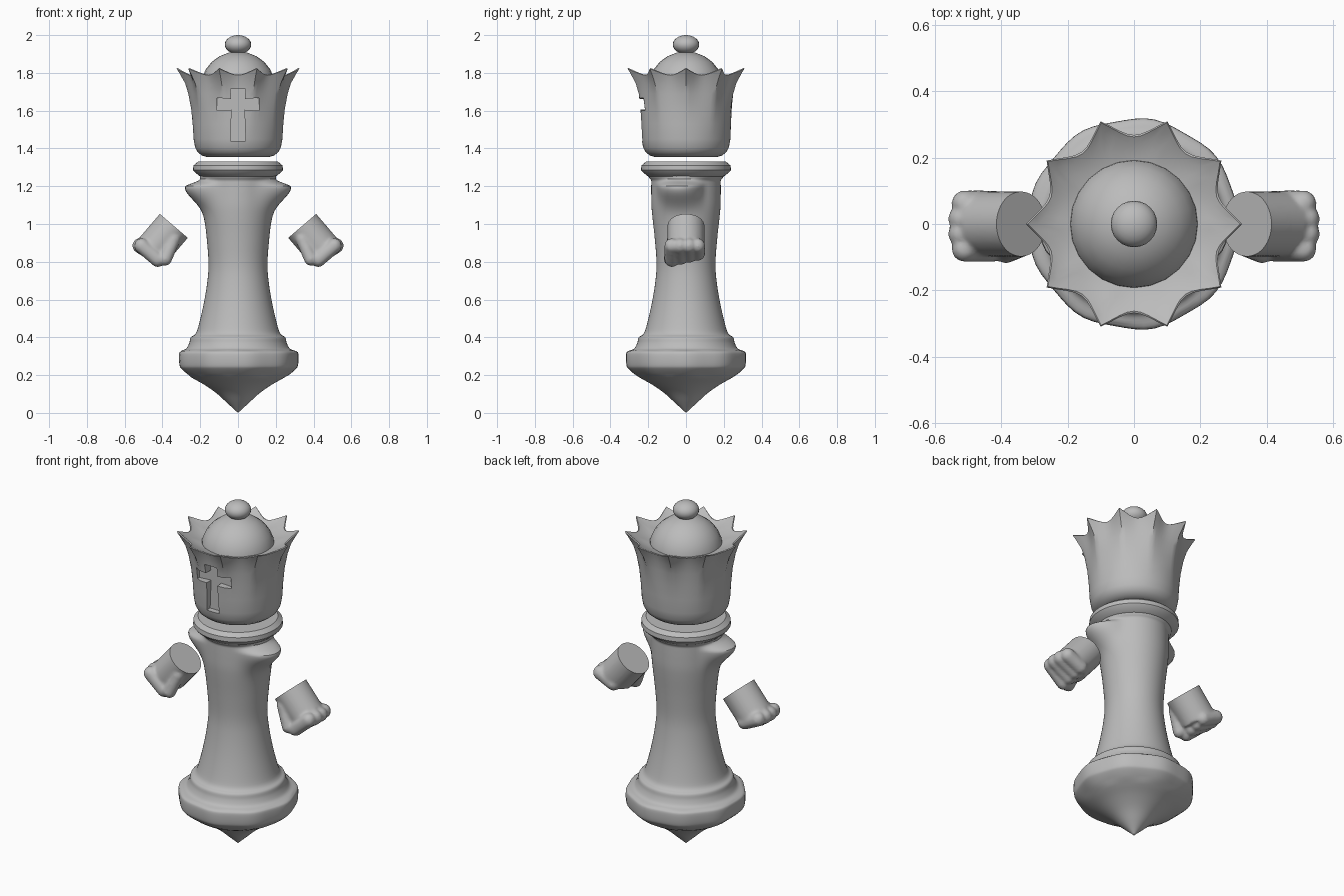
import bpy, bmesh, math
from mathutils import Matrix, Vector

if "Cube" in bpy.data.objects:
    bpy.data.objects.remove(bpy.data.objects["Cube"])

stone = bpy.data.materials.new("grey_stone")
stone.diffuse_color = (0.5, 0.5, 0.5, 1)
stone.use_nodes = True
stone.node_tree.nodes["Principled BSDF"].inputs["Base Color"].default_value = stone.diffuse_color


def finish(name, bm, angle=40):
    """Turn a bmesh into a smooth-shaded object."""
    bmesh.ops.recalc_face_normals(bm, faces=bm.faces)
    me = bpy.data.meshes.new(name)
    bm.to_mesh(me)
    bm.free()
    ob = bpy.data.objects.new(name, me)
    bpy.context.collection.objects.link(ob)
    me.materials.append(stone)
    smooth(ob, angle)
    return ob


def smooth(ob, angle=40):
    bpy.ops.object.select_all(action='DESELECT')
    ob.select_set(True)
    bpy.context.view_layer.objects.active = ob
    bpy.ops.object.shade_smooth_by_angle(angle=math.radians(angle))


def bake(ob):
    """Apply all modifiers."""
    dg = bpy.context.evaluated_depsgraph_get()
    me = bpy.data.meshes.new_from_object(ob.evaluated_get(dg))
    ob.modifiers.clear()
    ob.data = me


def curve(pts, n=4):
    """Soft curve through profile points."""
    v = [Vector(p) for p in pts]
    v = [v[0]] + v + [v[-1]]
    out = []
    for a, b, c, d in zip(v, v[1:], v[2:], v[3:]):
        for i in range(n):
            t = i / n
            out.append(0.5 * (2*b + (c-a)*t + (2*a-5*b+4*c-d)*t*t + (3*b-a-3*c+d)*t**3))
    return out + [v[-1]]


def lathe(name, rings, seg, shape, angle=40):
    """Spin rings; shape(ring, angle) gives the radius and height."""
    bm = bmesh.new()
    rows = []
    for ring in rings:
        row = []
        for k in range(seg):
            a = 2 * math.pi * k / seg
            r, z = shape(ring, a)
            r = max(r, 0)
            row.append(bm.verts.new((r*math.cos(a), r*math.sin(a), z)))
        rows.append(row)
    for lo, hi in zip(rows, rows[1:]):
        for k in range(seg):
            j = (k + 1) % seg
            bm.faces.new((lo[k], lo[j], hi[j], hi[k]))
    bmesh.ops.remove_doubles(bm, verts=bm.verts, dist=1e-5)
    return finish(name, bm, angle)


def ball(name, z, r, h, seg):
    bm = bmesh.new()
    bmesh.ops.create_uvsphere(bm, u_segments=seg, v_segments=seg // 2, radius=1,
                              matrix=Matrix.Translation((0, 0, z)) @ Matrix.Diagonal((r, r, h, 1)))
    return finish(name, bm)


# Body: pointed foot, wide rim, waisted column, with shoulders swelling at the sides
def body_shape(ring, a):
    r, z = ring
    if 0.2 < z < 0.33:
        r += 0.004 * math.cos(9 * a)
    off = abs(r * math.sin(a) + 0.03) / 0.14
    if off < 1:
        width = 0.09 if z < 1.195 else 0.03
        r += 0.10 * math.exp(-((z - 1.195) / width) ** 2) * (1 - off * off) ** 2
    return r, z


foot = [(0, 0), (0.06, 0.055), (0.115, 0.105), (0.18, 0.15), (0.25, 0.19), (0.30, 0.23),
        (0.314, 0.255), (0.316, 0.31), (0.305, 0.327), (0.275, 0.34), (0.258, 0.37),
        (0.25, 0.40), (0.228, 0.415), (0.212, 0.45), (0.183, 0.57), (0.163, 0.69),
        (0.156, 0.79), (0.165, 0.92), (0.178, 1.04), (0.183, 1.1), (0.184, 1.16),
        (0.184, 1.2), (0.184, 1.23), (0.186, 1.26), (0, 1.262)]
lathe("body", curve(foot), 64, body_shape)

# Collar
collar = [(0, 1.245), (0.185, 1.245), (0.205, 1.255), (0.23, 1.275), (0.238, 1.285),
          (0.236, 1.31), (0.212, 1.33), (0, 1.332)]
lathe("collar", [Vector(p) for p in collar], 48, lambda p, a: (p.x, p.y), 35)


# Crown: cup with ten outward-curling points (radius, height, flare, lift)
def crown_shape(ring, a):
    r, z, flare, lift = ring
    s = 1 - abs(math.sin(5 * a))
    return r + flare * s, z + lift * s


crown_rings = [(0, 1.355, 0, 0), (0.165, 1.355, 0, 0), (0.19, 1.362, 0, 0), (0.213, 1.38, 0, 0),
               (0.227, 1.405, 0, 0), (0.235, 1.45, 0, 0), (0.238, 1.53, 0.002, 0),
               (0.242, 1.61, 0.006, 0), (0.248, 1.69, 0.015, 0), (0.255, 1.74, 0.025, 0.005),
               (0.264, 1.775, 0.045, 0.022), (0.268, 1.788, 0.057, 0.034),
               (0.262, 1.79, 0.058, 0.036), (0.24, 1.778, 0.048, 0.022),
               (0.215, 1.768, 0.02, 0.012), (0.17, 1.755, 0, 0), (0, 1.75, 0, 0)]
crown = lathe("crown", crown_rings, 80, crown_shape)

# Recessed cross on the front of the crown
bm = bmesh.new()
half = [(0.04, 1.44), (0.034, 1.605), (0.11, 1.6), (0.11, 1.668), (0.036, 1.662), (0.04, 1.715)]
outline = half + [(-x, z) for x, z in reversed(half)]
face = bm.faces.new([bm.verts.new((x, -0.2, z)) for x, z in outline])
ext = bmesh.ops.extrude_face_region(bm, geom=[face])
bmesh.ops.translate(bm, vec=(0, -0.2, 0),
                    verts=[g for g in ext['geom'] if isinstance(g, bmesh.types.BMVert)])
cutter = finish("cross_cutter", bm)
cutter.hide_render = True
mod = crown.modifiers.new("cross", 'BOOLEAN')
mod.operation = 'DIFFERENCE'
mod.solver = 'EXACT'
mod.object = cutter
bake(crown)
bpy.data.objects.remove(cutter)
smooth(crown)

# Dome and finial
ball("dome", 1.725, 0.197, 0.188, 24)
ball("finial", 1.95, 0.07, 0.05, 24)

# Hands: cuffed fists fused from a wrist, four curled fingers and a thumb
wrist = Vector((0.34, 0, 0.99))
axis = Vector((0.65, 0, -0.76)).normalized()
bm = bmesh.new()
turn = axis.to_track_quat('Z', 'Y').to_matrix().to_4x4()
bmesh.ops.create_cone(bm, cap_ends=True, segments=32, radius1=0.098, radius2=0.098, depth=0.22,
                      matrix=Matrix.Translation(wrist + axis * 0.05) @ turn)


def capsule(start, end, radius, steps=8):
    for i in range(steps + 1):
        p = Vector(start).lerp(Vector(end), i / steps)
        bmesh.ops.create_uvsphere(bm, u_segments=16, v_segments=10, radius=radius,
                                  matrix=Matrix.Translation(p))


for i, y in enumerate((0.062, 0.016, -0.03, -0.075)):
    capsule((0.52 - 0.01 * (i in (0, 3)), y, 0.885), (0.425, y, 0.845 - 0.011 * i), 0.04)
capsule((0.34, -0.065, 0.92), (0.385, -0.083, 0.815), 0.036)
hand = finish("right_hand", bm)
mod = hand.modifiers.new("fuse", 'REMESH')
mod.mode = 'VOXEL'
mod.voxel_size = 0.009
mod = hand.modifiers.new("soften", 'SMOOTH')
mod.factor = 0.5
mod.iterations = 4
bake(hand)

# Slice the cuff flat, then mirror for the other hand
for name, side in (("right_hand_cut", 1), ("left_hand", -1)):
    bm = bmesh.new()
    bm.from_mesh(hand.data)
    cut = bmesh.ops.bisect_plane(bm, geom=bm.verts[:] + bm.edges[:] + bm.faces[:],
                                 plane_co=wrist, plane_no=-axis, clear_outer=True)
    bmesh.ops.holes_fill(bm, edges=[e for e in bm.edges if e.is_boundary], sides=0)
    bmesh.ops.transform(bm, matrix=Matrix.Diagonal((side, 1, 1, 1)), verts=bm.verts)
    finish(name, bm, 45)
bpy.data.objects.remove(hand)
bpy.data.objects["right_hand_cut"].name = "right_hand"
